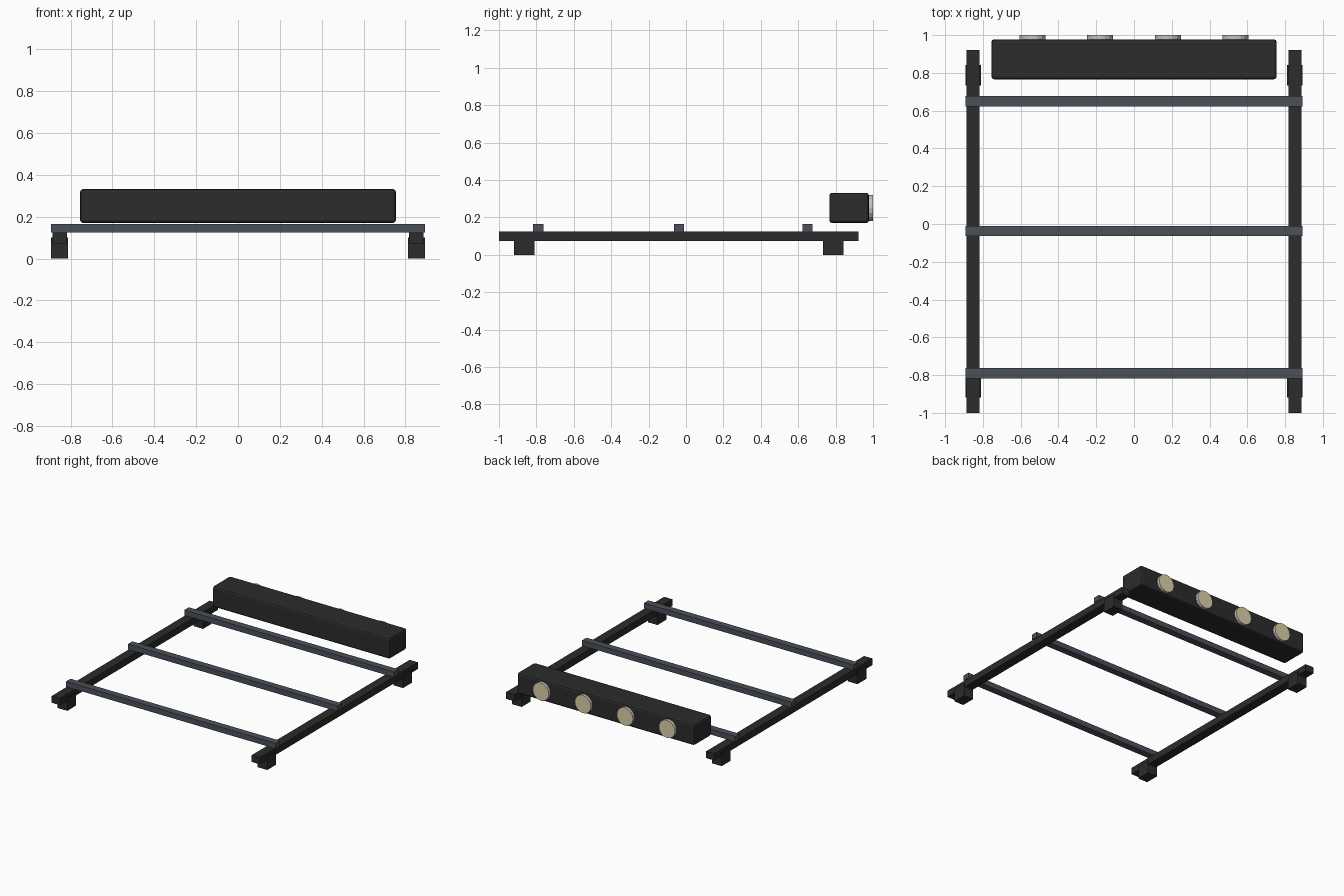
import bpy, bmesh, math
from mathutils import Matrix

if "Cube" in bpy.data.objects:
    bpy.data.objects.remove(bpy.data.objects["Cube"])


def material(name, rgb):
    m = bpy.data.materials.new(name)
    m.diffuse_color = (*rgb, 1)
    m.use_nodes = True
    m.node_tree.nodes["Principled BSDF"].inputs["Base Color"].default_value = m.diffuse_color
    return m


BLACK = material("matte black", (0.025, 0.025, 0.025))
SLATE = material("slate grey", (0.07, 0.082, 0.1))
CHROME = material("light grey metal", (0.55, 0.55, 0.55))
LENS = material("warm lens", (0.72, 0.64, 0.40))


def finish(name, bm, *mats):
    mesh = bpy.data.meshes.new(name)
    bm.to_mesh(mesh)
    bm.free()
    obj = bpy.data.objects.new(name, mesh)
    bpy.context.collection.objects.link(obj)
    for m in mats:
        mesh.materials.append(m)
    return obj


def box(name, x, y, z, mat):
    """Box from (min, max) pairs on each axis."""
    bm = bmesh.new()
    bmesh.ops.create_cube(bm, size=1)
    for v in bm.verts:
        v.co = [lo + (c + 0.5) * (hi - lo) for c, (lo, hi) in zip(v.co, (x, y, z))]
    return finish(name, bm, mat)


# Side rails and their mounting feet
for side, s in (("left", -1), ("right", 1)):
    cx = s * 0.852
    box(f"{side}_rail", (cx - 0.035, cx + 0.035), (-1, 0.922), (0.073, 0.125), BLACK)
    for end, cy in (("front", -0.865), ("back", 0.787)):
        box(f"{side}_{end}_foot", (cx - 0.041, cx + 0.041),
            (cy - 0.054, cy + 0.054), (0, 0.1), BLACK)

# Crossbars resting on the rails
for name, cy in (("front", -0.79), ("middle", -0.037), ("back", 0.65)):
    box(f"{name}_crossbar", (-0.893, 0.893), (cy - 0.027, cy + 0.027), (0.125, 0.166), SLATE)

# Light bar housing with softened edges
housing = box("light_bar_housing", (-0.755, 0.755), (0.766, 0.978), (0.17, 0.332), BLACK)
bevel = housing.modifiers.new("soft_edges", 'BEVEL')
bevel.width = 0.015
bevel.segments = 2

# Round lamps on the back of the housing: metal rim, warm lens on the outer face
for i in range(4):
    bm = bmesh.new()
    bmesh.ops.create_cone(bm, cap_ends=True, segments=16, radius1=0.069, radius2=0.069, depth=0.04,
                          matrix=Matrix.Translation((-0.537 + 0.358 * i, 0.98, 0.251))
                          @ Matrix.Rotation(math.radians(90), 4, 'X'))
    bm.normal_update()
    for f in bm.faces:
        f.material_index = 1 if f.normal.y > 0.9 else 0
    finish(f"lamp_{i + 1}", bm, CHROME, LENS)
